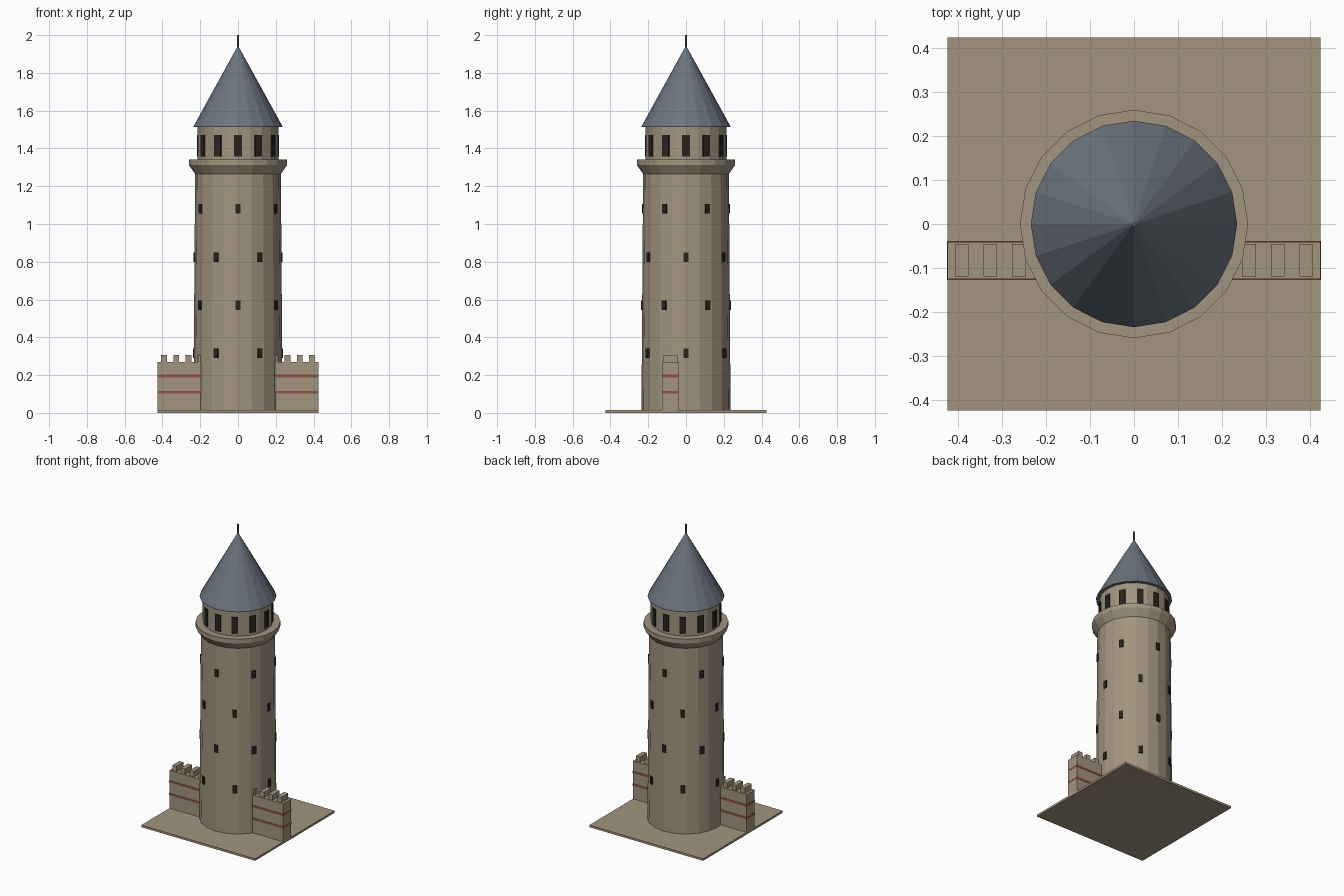
import bpy, bmesh
from math import sin, cos, pi, radians
from mathutils import Matrix

if "Cube" in bpy.data.objects:
    bpy.data.objects.remove(bpy.data.objects["Cube"])

SIDES = 20


def material(name, rgb):
    m = bpy.data.materials.new(name)
    m.diffuse_color = (*rgb, 1)
    m.use_nodes = True
    m.node_tree.nodes["Principled BSDF"].inputs["Base Color"].default_value = m.diffuse_color
    return m


STONE = material("stone", (0.36, 0.30, 0.21))
SLATE = material("slate", (0.15, 0.175, 0.21))
DARK = material("dark_opening", (0.02, 0.017, 0.014))
BRICK = material("brick", (0.28, 0.09, 0.06))
METAL = material("metal", (0.20, 0.15, 0.06))


def finish(name, bm, mat):
    bmesh.ops.recalc_face_normals(bm, faces=bm.faces)
    me = bpy.data.meshes.new(name)
    bm.to_mesh(me)
    bm.free()
    me.materials.append(mat)
    ob = bpy.data.objects.new(name, me)
    bpy.context.collection.objects.link(ob)
    return ob


def lathe(name, profile, mat, sides=SIDES):
    """Closed solid of revolution from (radius, z) points, bottom to top."""
    bm = bmesh.new()
    rings = []
    for r, z in profile:
        n = sides if r > 0 else 1
        rings.append([bm.verts.new((r * cos(2 * pi * i / sides), r * sin(2 * pi * i / sides), z))
                      for i in range(n)])
    for a, b in zip(rings, rings[1:]):
        for i in range(sides):
            j = (i + 1) % sides
            if len(b) == 1:
                bm.faces.new((a[i], a[j], b[0]))
            else:
                bm.faces.new((a[i], a[j], b[j], b[i]))
    for ring in (rings[0], rings[-1]):
        if len(ring) > 1:
            bm.faces.new(ring)
    return finish(name, bm, mat)


def add_box(bm, size, center, angle=0.0):
    """Box placed at center, then turned about the tower axis."""
    m = (Matrix.Rotation(angle, 4, 'Z') @ Matrix.Translation(center)
         @ Matrix.Diagonal((*size, 1)))
    bmesh.ops.create_cube(bm, size=1, matrix=m)


def box(name, size, center, mat):
    bm = bmesh.new()
    add_box(bm, size, center)
    return finish(name, bm, mat)


# Ground plate
box("base_plate", (0.85, 0.85, 0.014), (0, 0, 0.007), STONE)

# Tapered shaft, flared gallery ring, lantern drum, roof and finial
lathe("tower_shaft", [(0.236, 0.01), (0.227, 1.28)], STONE)
lathe("gallery_ring", [(0.227, 1.265), (0.260, 1.312), (0.260, 1.342)], STONE)
lathe("upper_drum", [(0.214, 1.335), (0.214, 1.52)], STONE)
lathe("cone_roof", [(0.235, 1.513), (0.235, 1.518), (0, 1.945)], SLATE)
lathe("finial", [(0.005, 1.92), (0.005, 2.0)], METAL, 8)

# Arched gallery openings around the drum
bm = bmesh.new()
for i in range(12):
    add_box(bm, (0.02, 0.04, 0.112), (0.208, 0, 1.414), radians(30 * i))
finish("drum_openings", bm, DARK)

# Staggered rows of small windows on the shaft
bm = bmesh.new()
for row in range(4):
    z = 0.315 + 0.255 * row
    r = 0.236 - 0.007 * z
    for i in range(6):
        add_box(bm, (0.022, 0.026, 0.05), (r - 0.006, 0, z), radians(60 * i + 30 * (row % 2)))
finish("shaft_windows", bm, DARK)

# Curtain wall running through the tower, with brick courses
WALL_Y = -0.083
box("curtain_wall", (0.85, 0.084, 0.26), (0, WALL_Y, 0.14), STONE)
for k, z in enumerate((0.11, 0.195)):
    box(f"brick_course_{k + 1}", (0.851, 0.088, 0.014), (0, WALL_Y, z), BRICK)

# Battlements on both wall arms
bm = bmesh.new()
for side in (-1, 1):
    for k in range(4):
        add_box(bm, (0.031, 0.074, 0.04), (side * (0.392 - 0.065 * k), WALL_Y, 0.287))
finish("merlons", bm, STONE)
